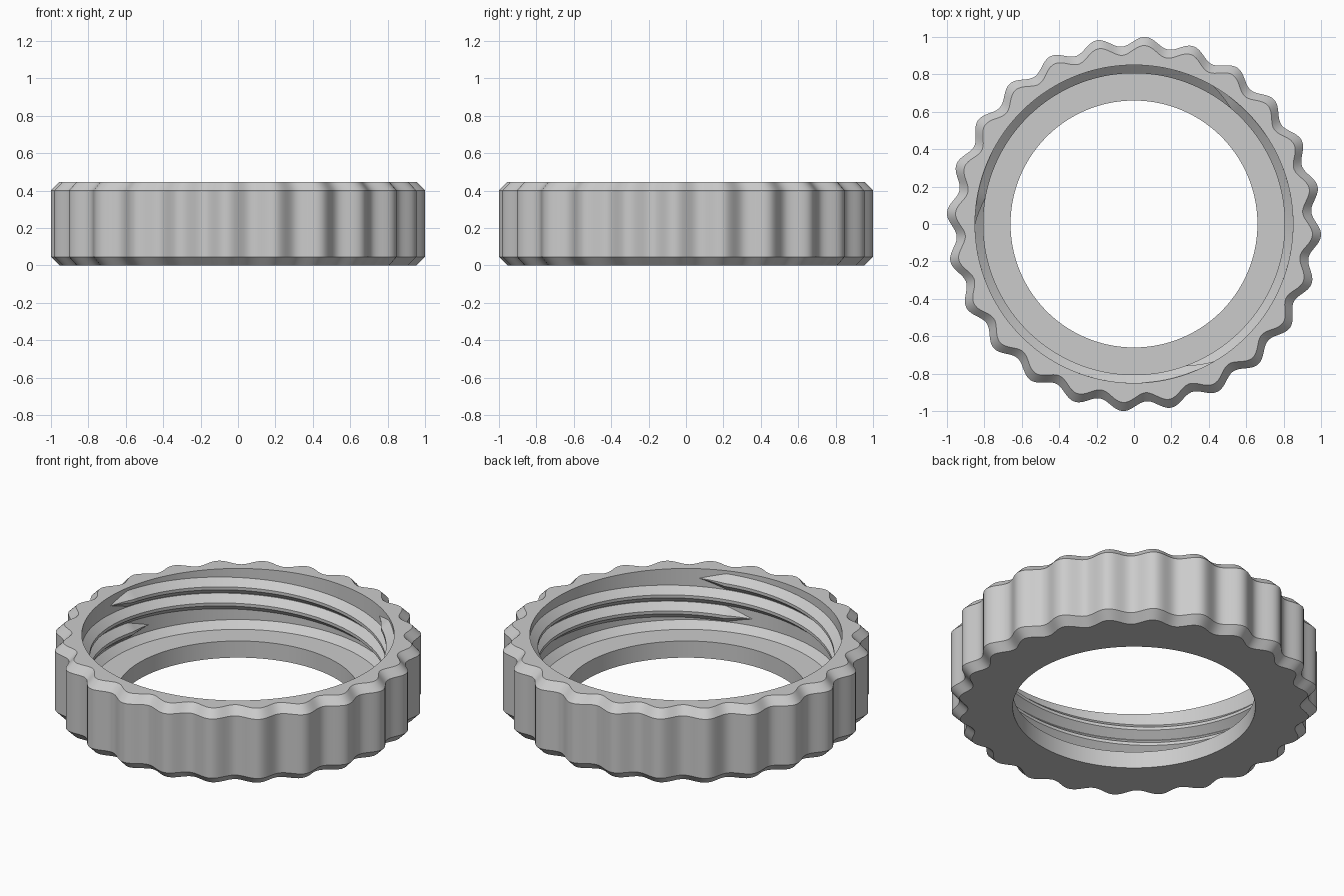
import bpy
import bmesh
from math import cos, sin, pi, radians

cube = bpy.data.objects.get("Cube")
if cube:
    bpy.data.objects.remove(cube)

HEIGHT = 0.447
CHAMFER = 0.046
BORE = 0.85
LOBES = 24
SEGMENTS = LOBES * 16

grey = bpy.data.materials.new("plain grey")
grey.use_nodes = True
colour = (0.6, 0.6, 0.6, 1)
grey.diffuse_color = colour
grey.node_tree.nodes["Principled BSDF"].inputs["Base Color"].default_value = colour


def skin(name, loops, closed):
    """Join successive closed cross-sections into one smooth-shaded solid."""
    bm = bmesh.new()
    rings = [[bm.verts.new(p) for p in loop] for loop in loops]
    pairs = list(zip(rings, rings[1:]))
    if closed:
        pairs.append((rings[-1], rings[0]))
    for a, b in pairs:
        n = len(a)
        for i in range(n):
            j = (i + 1) % n
            bm.faces.new((a[i], a[j], b[j], b[i]))
    if not closed:
        bm.faces.new(rings[0])
        bm.faces.new(rings[-1])
    bmesh.ops.recalc_face_normals(bm, faces=bm.faces)
    mesh = bpy.data.meshes.new(name)
    bm.to_mesh(mesh)
    bm.free()
    mesh.materials.append(grey)
    obj = bpy.data.objects.new(name, mesh)
    bpy.context.collection.objects.link(obj)
    bpy.ops.object.select_all(action='DESELECT')
    obj.select_set(True)
    bpy.context.view_layer.objects.active = obj
    bpy.ops.object.shade_smooth_by_angle(angle=radians(28))
    return obj


def polar(r, a, z):
    return (r * cos(a), r * sin(a), z)


# Scalloped ring: scalloped chamfered outside, stepped round bore inside
def ring_section(a):
    grip = 0.976 + 0.026 * cos(LOBES * (a + radians(3.5)))
    profile = [
        (0.66, 0), (grip - CHAMFER, 0), (grip, CHAMFER),
        (grip, HEIGHT - CHAMFER), (grip - CHAMFER, HEIGHT),
        (BORE, HEIGHT), (BORE, 0.14), (0.81, 0.10), (0.66, 0.10),
    ]
    return [polar(r, a, z) for r, z in profile]


skin("scalloped_ring",
     [ring_section(2 * pi * i / SEGMENTS) for i in range(SEGMENTS)], True)

# Three-start inner thread with tapered run-outs
LEAD = 0.29
SPAN = 260
RUNOUT = 10
STEP = 2


def thread_section(back, top_angle):
    """Trapezoid section, a number of degrees back down from the top end."""
    a = radians(top_angle - back)
    z = 0.39 - LEAD * back / 360
    t = max(0.02, min(1, back / RUNOUT, (SPAN - back) / RUNOUT))
    base, crest, inner = 0.047 * t, 0.009 * t, BORE - 0.044 * t
    shape = [(BORE + 0.004, -base), (BORE, -base), (inner, -crest),
             (inner, crest), (BORE, base), (BORE + 0.004, base)]
    return [polar(r, a, z + dz) for r, dz in shape]


for n in range(3):
    skin(f"thread_{n + 1}",
         [thread_section(d, 60 + 120 * n) for d in range(0, SPAN + 1, STEP)], False)
